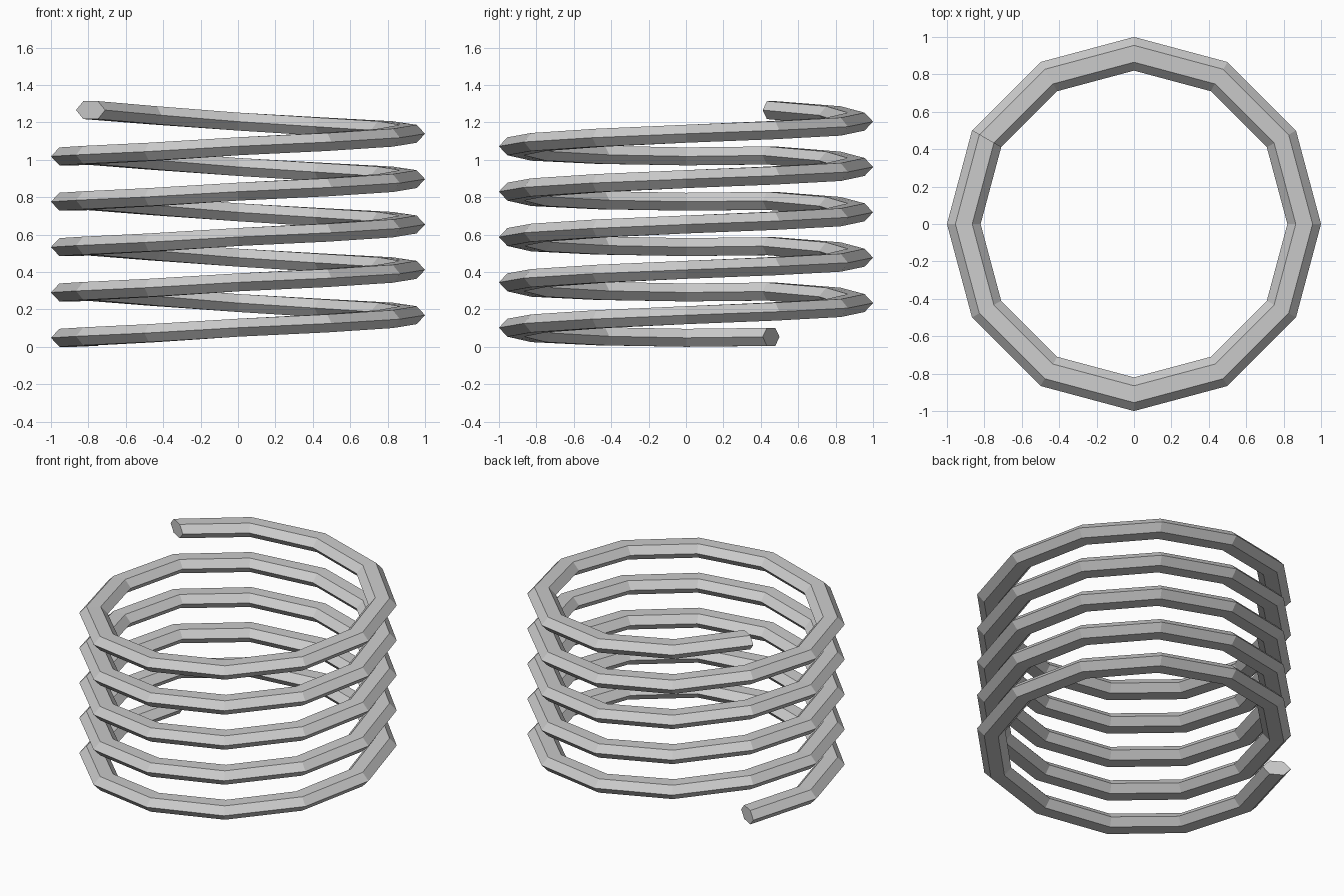
import bpy, bmesh
from math import cos, sin, radians

if "Cube" in bpy.data.objects:
    bpy.data.objects.remove(bpy.data.objects["Cube"])

TURNS = 5
STEPS = 12
PITCH = 0.2425
RADIUS = 0.91
START = 150

# Height of the wire centre through one turn (flatter at the left, steeper at the back)
RISE = [0.053, 0.048, 0.056, 0.073, 0.102, 0.125,
        0.148, 0.169, 0.188, 0.207, 0.234, 0.268]
# Flattened hexagonal wire section: radial offset, height offset
SECTION = [(0.09, 0), (0.045, 0.048), (-0.045, 0.048),
           (-0.09, 0), (-0.045, -0.048), (0.045, -0.048)]

bm = bmesh.new()
rings = []
for i in range(TURNS * STEPS + 1):
    turn, k = divmod(i, STEPS)
    a = radians(START + k * 360 / STEPS)
    z = RISE[k] + turn * PITCH
    rings.append([bm.verts.new(((RADIUS + r) * cos(a), (RADIUS + r) * sin(a), z + h))
                  for r, h in SECTION])

# Wire walls
for p, q in zip(rings, rings[1:]):
    for j in range(6):
        n = (j + 1) % 6
        bm.faces.new((p[j], p[n], q[n], q[j]))
# End caps
bm.faces.new(rings[0])
bm.faces.new(rings[-1])
bmesh.ops.recalc_face_normals(bm, faces=bm.faces)

mesh = bpy.data.meshes.new("coil_spring")
bm.to_mesh(mesh)
bm.free()
bpy.context.collection.objects.link(bpy.data.objects.new("coil_spring", mesh))
